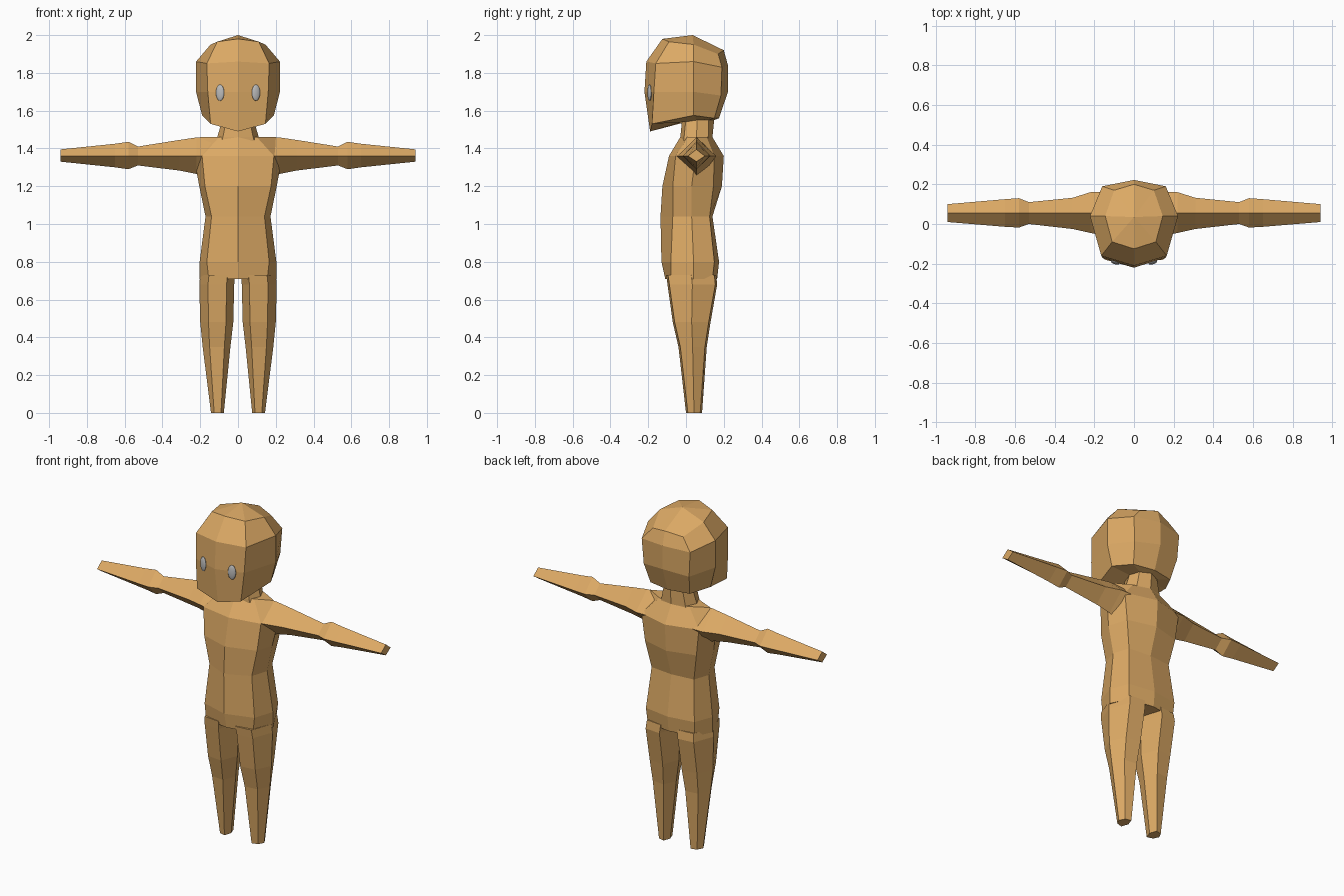
import bpy, bmesh, math

if "Cube" in bpy.data.objects:
    bpy.data.objects.remove(bpy.data.objects["Cube"])


def material(name, col):
    m = bpy.data.materials.new(name)
    m.diffuse_color = (*col, 1)
    m.use_nodes = True
    m.node_tree.nodes["Principled BSDF"].inputs["Base Color"].default_value = m.diffuse_color
    return m


SKIN = material("warm tan", (0.72, 0.40, 0.13))
EYE = material("eye grey", (0.50, 0.50, 0.50))


def loft(name, rings, mat=SKIN):
    """Join closed rings of points with flat faces and cap both ends."""
    bm = bmesh.new()
    loops = [[bm.verts.new(p) for p in r] for r in rings]
    for a, b in zip(loops, loops[1:]):
        n = len(a)
        for i in range(n):
            j = (i + 1) % n
            bm.faces.new((a[i], a[j], b[j], b[i]))
    for cap in (loops[0], loops[-1]):
        bm.faces.new(cap)
    bmesh.ops.remove_doubles(bm, verts=bm.verts, dist=1e-4)
    bmesh.ops.recalc_face_normals(bm, faces=bm.faces)
    me = bpy.data.meshes.new(name)
    bm.to_mesh(me)
    bm.free()
    me.materials.append(mat)
    ob = bpy.data.objects.new(name, me)
    bpy.context.collection.objects.link(ob)
    return ob


def full(half):
    """Mirror a half ring (front centre to back centre) into a closed ring."""
    return half + [(-x, y, z) for x, y, z in half[-2:0:-1]]


def level(z, f, fm, s, bs, b):
    """Symmetric eight-sided ring at one height."""
    return full([(0, f, z), (*fm, z), (*s, z), (*bs, z), (0, b, z)])


# Head: eight-sided rings from chin to crown, with a pointed top
head = [
    [(0, -.02, 1.54), (.06, 0, 1.54), (.08, .06, 1.55), (.06, .12, 1.55), (0, .15, 1.55)],
    [(0, -.19, 1.49), (.145, -.18, 1.53), (.19, .04, 1.575), (.13, .15, 1.56), (0, .175, 1.56)],
    [(0, -.22, 1.70), (.16, -.17, 1.70), (.222, .04, 1.70), (.15, .185, 1.68), (0, .222, 1.70)],
    [(0, -.21, 1.86), (.165, -.16, 1.85), (.222, .04, 1.86), (.16, .19, 1.83), (0, .222, 1.84)],
    [(0, -.125, 1.98), (.11, -.09, 1.965), (.145, .04, 1.95), (.10, .17, 1.90), (0, .20, 1.92)],
]
rings = [full(h) for h in head]
ob = loft("head", rings)
bm = bmesh.new()
bm.from_mesh(ob.data)
top = max(bm.faces, key=lambda f: f.calc_center_median().z)
tip = bmesh.ops.poke(bm, faces=[top])["verts"][0]
tip.co = (0, .035, 2.0)
bm.to_mesh(ob.data)
bm.free()

# Neck
loft("neck", [
    level(1.42, -.03, (.09, -.01), (.12, .055), (.09, .12), .14),
    level(1.46, -.03, (.08, -.01), (.11, .055), (.08, .12), .14),
    level(1.56, -.02, (.06, 0), (.08, .06), (.06, .12), .15),
])

# Torso, from hips to shoulders
loft("torso", [
    level(.71, -.11, (.155, -.08), (.205, .04), (.155, .14), .165),
    level(.80, -.13, (.165, -.08), (.203, .04), (.16, .15), .175),
    level(1.04, -.135, (.14, -.07), (.172, .03), (.14, .125), .14),
    level(1.20, -.125, (.175, -.07), (.205, .03), (.17, .145), .19),
    level(1.36, -.09, (.19, -.055), (.235, .05), (.19, .15), .20),
    level(1.46, -.03, (.10, .01), (.20, .055), (.10, .11), .14),
])

# Arms: diamond section (x, top z, bottom z, front y, back y)
ARM = [(.14, 1.46, 1.22, -.06, .16), (.22, 1.458, 1.265, -.045, .16),
       (.31, 1.445, 1.283, -.025, .132), (.53, 1.41, 1.31, 0, .11),
       (.58, 1.435, 1.29, -.018, .13), (.65, 1.425, 1.30, -.014, .125),
       (.94, 1.395, 1.33, .01, .10)]
# Legs: six-sided section (z, inner x, outer x, front y, back y)
LEG = [(.73, .015, .20, -.105, .16), (.68, .02, .205, -.098, .165),
       (.48, .025, .20, -.07, .13), (.35, .04, .187, -.04, .11),
       (0, .075, .143, 0, .085)]


def leg_ring(s, z, xi, xo, yf, yb):
    w, ym = xo - xi, (yf + yb) / 2
    pts = [(xi, ym), (xi + .22 * w, yf), (xi + .75 * w, yf + .01),
           (xo, ym), (xi + .75 * w, yb - .01), (xi + .22 * w, yb)]
    return [(s * x, y, z) for x, y in pts]


for s, side in ((1, "left"), (-1, "right")):
    loft(side + "_arm", [[(s * x, .055, t), (s * x, f, 1.36),
                          (s * x, .055, b), (s * x, k, 1.36)]
                         for x, t, b, f, k in ARM])
    loft(side + "_leg", [leg_ring(s, *r) for r in LEG])
    # Eye: flattened oval lying on the face
    bpy.ops.mesh.primitive_uv_sphere_add(
        segments=16, ring_count=10, radius=1,
        location=(s * .095, -.193, 1.695), rotation=(0, 0, s * math.radians(17)))
    eye = bpy.context.object
    eye.name = side + "_eye"
    eye.scale = (.023, .010, .043)
    eye.data.materials.append(EYE)
    bpy.ops.object.shade_smooth()
